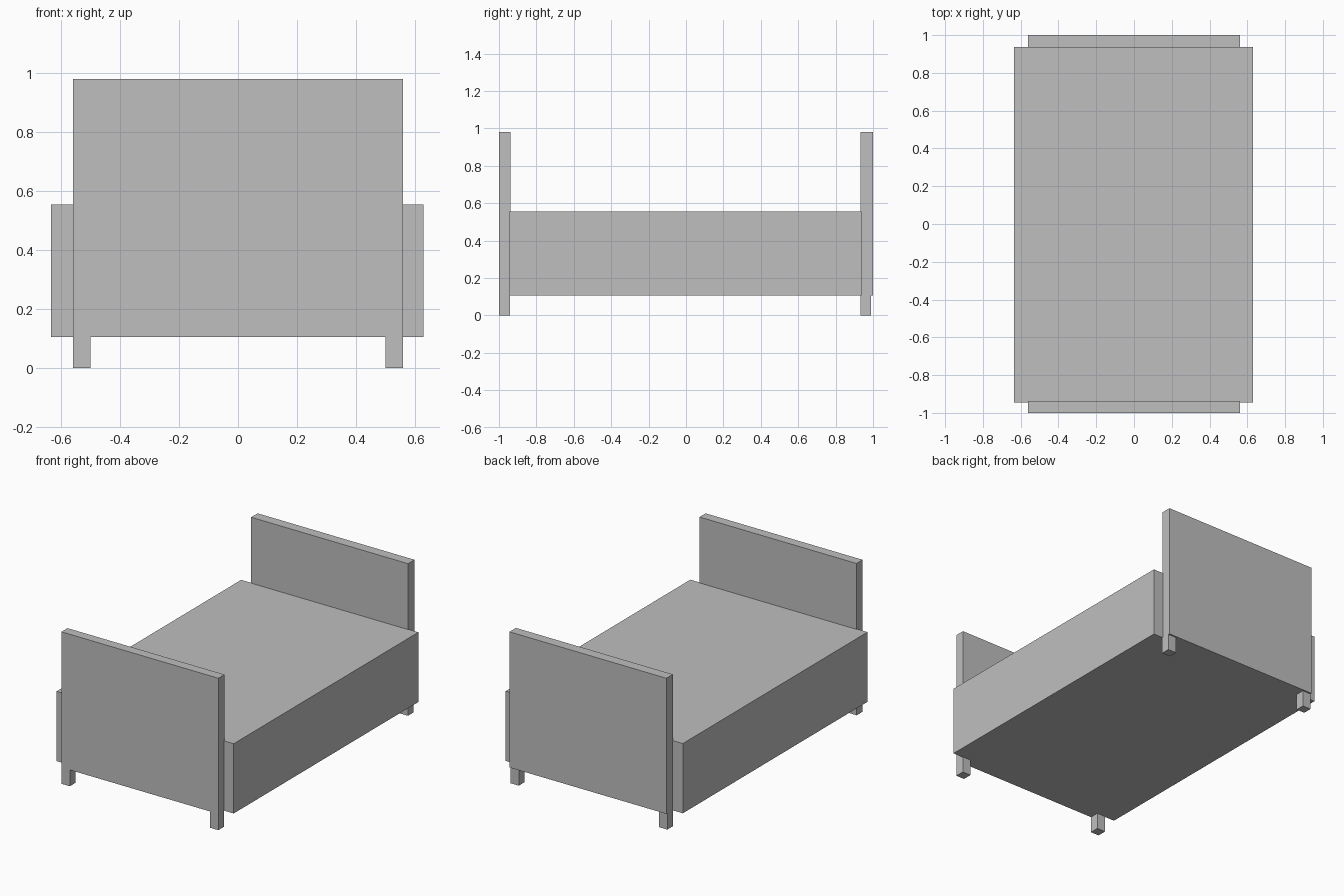
import bpy

cube = bpy.data.objects.get("Cube")
if cube:
    bpy.data.objects.remove(cube, do_unlink=True)

# Single flat grey
grey = bpy.data.materials.new("light_grey")
grey.use_nodes = True
GREY = (0.52, 0.52, 0.52, 1)
grey.diffuse_color = GREY
grey.node_tree.nodes["Principled BSDF"].inputs["Base Color"].default_value = GREY


def box(name, xs, ys, zs):
    """Box spanning the given (min, max) range on each axis."""
    spans = (xs, ys, zs)
    bpy.ops.mesh.primitive_cube_add(size=1, location=[(a + b) / 2 for a, b in spans])
    ob = bpy.context.object
    ob.name = name
    ob.scale = [b - a for a, b in spans]
    bpy.ops.object.transform_apply(location=False, rotation=False, scale=True)
    ob.data.materials.append(grey)
    return ob


BASE = 0.105      # underside of the bed
HALF = 0.56       # half width of the end boards
TOP = 0.98

# Mattress block, wider than the boards
box("mattress", (-0.634, 0.63), (-0.944, 0.938), (BASE, 0.555))

# Tall end boards
box("footboard", (-HALF, HALF), (-1, -0.938), (BASE, TOP))
box("headboard", (-HALF, HALF), (0.934, 1), (BASE, TOP))

# Short square legs under the boards
for side, xs in (("left", (0.5, HALF)), ("right", (-HALF, -0.5))):
    box(f"front_{side}_leg", xs, (-1, -0.94), (0, BASE))
    box(f"back_{side}_leg", xs, (0.932, 0.99), (0, BASE))
